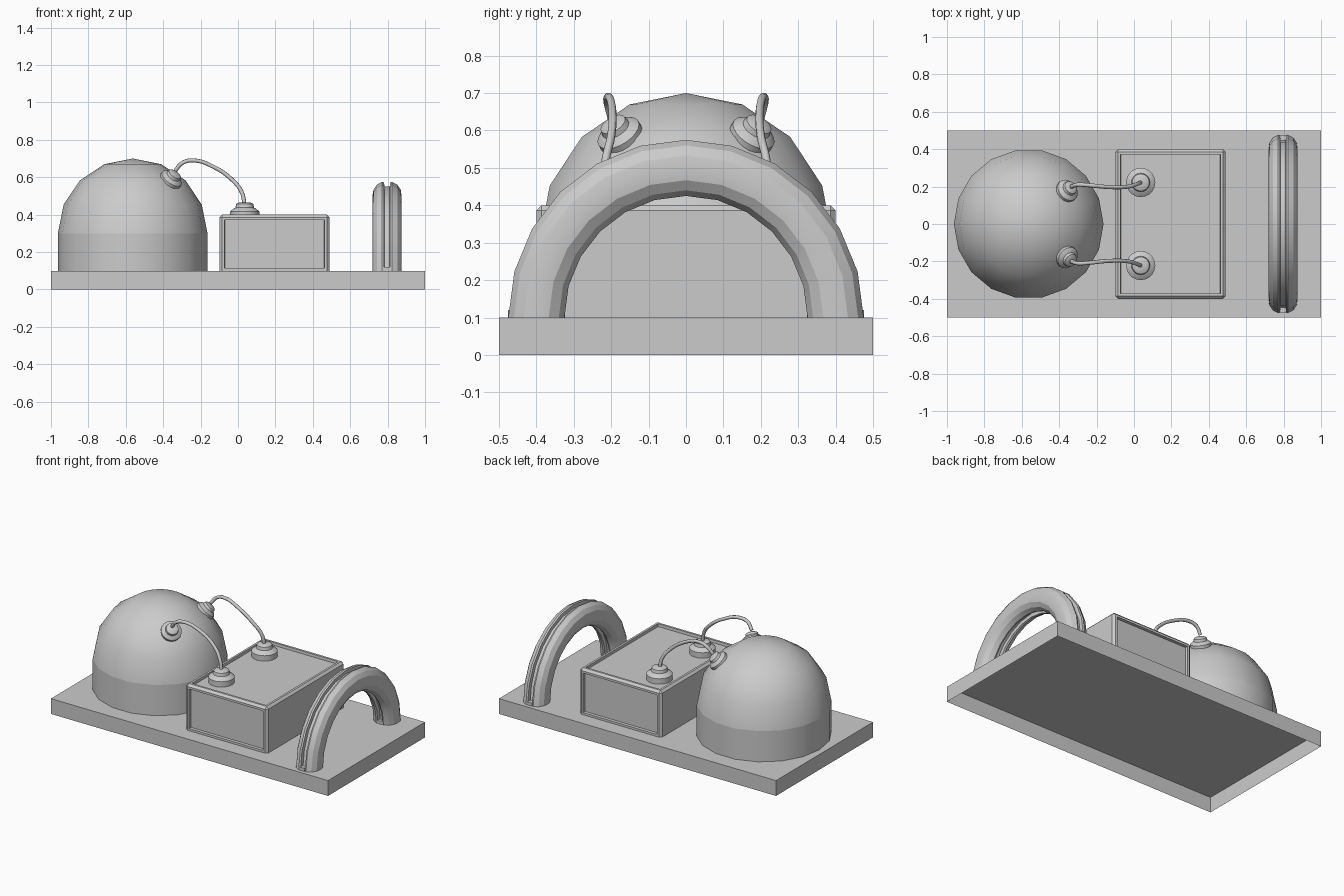
import bpy, bmesh, math
from mathutils import Vector, Matrix

if "Cube" in bpy.data.objects:
    bpy.data.objects.remove(bpy.data.objects["Cube"])

GREY = (0.6, 0.6, 0.6, 1)
grey = bpy.data.materials.new("plain_grey")
grey.use_nodes = True
grey.diffuse_color = GREY
grey.node_tree.nodes["Principled BSDF"].inputs["Base Color"].default_value = GREY


def finish(bm, name, smooth=None, matrix=None, recalc=True):
    """Turn a bmesh into a named object with the shared material."""
    bmesh.ops.remove_doubles(bm, verts=bm.verts, dist=1e-5)
    if recalc:
        bmesh.ops.recalc_face_normals(bm, faces=bm.faces)
    mesh = bpy.data.meshes.new(name)
    bm.to_mesh(mesh)
    bm.free()
    mesh.materials.append(grey)
    ob = bpy.data.objects.new(name, mesh)
    bpy.context.collection.objects.link(ob)
    if matrix:
        ob.matrix_world = matrix
    if smooth:
        bpy.ops.object.select_all(action='DESELECT')
        ob.select_set(True)
        bpy.context.view_layer.objects.active = ob
        bpy.ops.object.shade_smooth_by_angle(angle=math.radians(smooth))
    return ob


def box_bm(size, centre):
    bm = bmesh.new()
    bmesh.ops.create_cube(bm, size=1, matrix=Matrix.Translation(centre) @ Matrix.Diagonal((*size, 1)))
    return bm


def lathe(name, profile, sides, matrix, smooth):
    """Spin a (radius, height) profile around the local z axis."""
    bm = bmesh.new()
    verts = [bm.verts.new((r, 0, z)) for r, z in profile]
    edges = [bm.edges.new(pair) for pair in zip(verts, verts[1:])]
    bmesh.ops.spin(bm, geom=verts + edges, cent=(0, 0, 0), axis=(0, 0, 1),
                   angle=math.tau, steps=sides, use_merge=True)
    return finish(bm, name, smooth, matrix)


# Base slab, open underneath
bm = box_bm((2, 1, 0.1), (0, 0, 0.05))
bm.faces.ensure_lookup_table()
bmesh.ops.delete(bm, geom=[f for f in bm.faces if f.normal.z < -0.5], context='FACES_ONLY')
finish(bm, "base_slab", recalc=False)

# Domed tank: straight wall with a half sphere on it
DOME = Vector((-0.563, 0, 0.3))
at_dome = Matrix.Translation(DOME)
lathe("tank_wall", [(0.4, -0.2), (0.4, 0)], 18, at_dome, 30)
arc = [math.radians(22.5 * i) for i in range(5)]
lathe("tank_dome", [(0.4 * math.cos(a), 0.4 * math.sin(a)) for a in arc], 18, at_dome, 30)

# Box housing: chamfered edges, recessed panels on top, front and back
bm = box_bm((0.59, 0.8, 0.3), (0.195, 0, 0.25))
rim = [e for e in bm.edges if max(v.co.z for v in e.verts) > 0.3]
bmesh.ops.bevel(bm, geom=rim, offset=0.014, segments=1, affect='EDGES')
bm.normal_update()
panels = [f for f in bm.faces if f.normal.z > 0.99 or abs(f.normal.y) > 0.99]
bmesh.ops.inset_individual(bm, faces=panels, thickness=0.02)
bmesh.ops.inset_individual(bm, faces=panels, thickness=0.002, depth=-0.018)
finish(bm, "box_housing")

# Sockets and the cables between them, on both sides
SOCKET = [(0, 0), (0.078, 0), (0.078, 0.042), (0.056, 0.06), (0.05, 0.062),
          (0.046, 0.082), (0.03, 0.09), (0, 0.09)]
for side, label in ((-1, "front"), (1, "back")):
    lathe(label + "_box_socket", SOCKET, 20, Matrix.Translation((0.036, side * 0.222, 0.375)), 30)
    out = Vector((0.52, side * 0.45, 0.73)).normalized()
    tilt = out.to_track_quat('Z', 'Y').to_matrix().to_4x4()
    place = Matrix.Translation(DOME + out * 0.37) @ tilt @ Matrix.Scale(0.8, 4)
    lathe(label + "_dome_socket", SOCKET, 20, place, 30)

    curve = bpy.data.curves.new(label + "_cable", 'CURVE')
    curve.dimensions = '3D'
    curve.bevel_depth = 0.011
    curve.bevel_resolution = 2
    curve.resolution_u = 5
    path = [(-0.335, 0.2, 0.635), (-0.3, 0.21, 0.675), (-0.24, 0.207, 0.69), (-0.13, 0.197, 0.655),
            (-0.03, 0.2, 0.585), (0.02, 0.215, 0.52), (0.036, 0.222, 0.45)]
    spline = curve.splines.new('BEZIER')
    spline.bezier_points.add(len(path) - 1)
    for p, (x, y, z) in zip(spline.bezier_points, path):
        p.co = (x, side * y, z)
        p.handle_left_type = p.handle_right_type = 'AUTO'
    curve.materials.append(grey)
    cable = bpy.data.objects.new(label + "_cable", curve)
    bpy.context.collection.objects.link(cable)

# Arch: half ring whose section has a groove on its outer and inner side
quarter = [(0.05, 0.014), (0.072, 0.016), (0.075, 0.026), (0.06, 0.055), (0.033, 0.073)]
half = quarter + [(0, 0.078)] + [(-r, x) for r, x in reversed(quarter)]
section = half + [(r, -x) for r, x in reversed(half)]
bm = bmesh.new()
verts = [bm.verts.new((0.797 + x, 0.4 + r, 0.1)) for r, x in section]
edges = [bm.edges.new((v, verts[i - 1])) for i, v in enumerate(verts)]
bmesh.ops.spin(bm, geom=verts + edges, cent=(0.797, 0, 0.1), axis=(1, 0, 0),
               angle=math.pi, steps=12)
finish(bm, "grooved_arch", 20)

# Small stops that close the grooves at the feet
for side, label in ((-1, "front"), (1, "back")):
    finish(box_bm((0.036, 0.152, 0.02), (0.797, side * 0.4, 0.11)), label + "_arch_stop")
